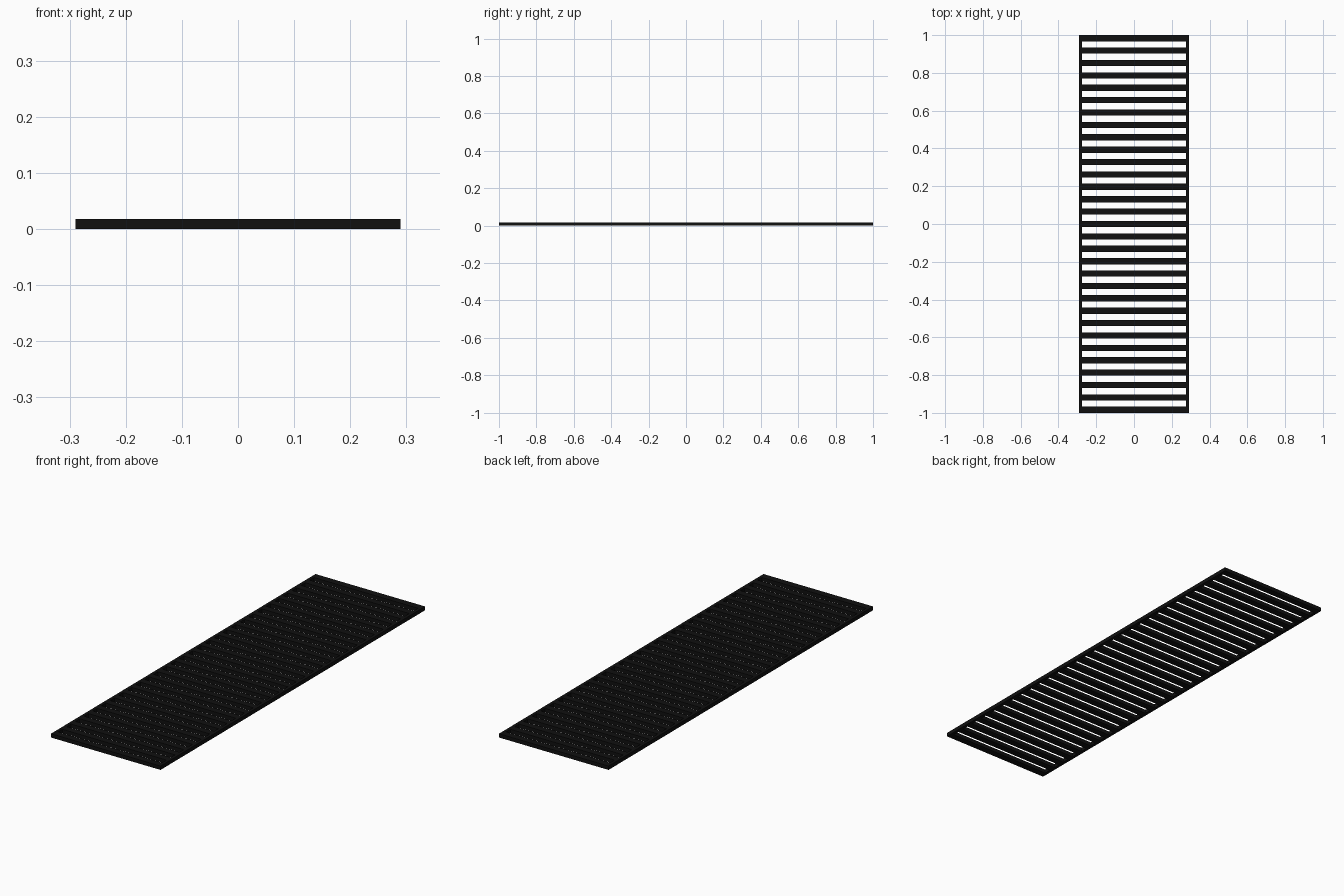
import bpy, bmesh
from mathutils import Matrix

if "Cube" in bpy.data.objects:
    bpy.data.objects.remove(bpy.data.objects["Cube"])

HALF_X = 0.29      # half width of the grate
RAIL = 0.0145      # side rail width
H = 0.0183         # thickness
BARS = 31
STRIPE = 2 / (2 * BARS - 1)   # bars and gaps share one width

black = bpy.data.materials.new("black")
black.diffuse_color = (0.005, 0.005, 0.005, 1)
black.use_nodes = True
black.node_tree.nodes["Principled BSDF"].inputs["Base Color"].default_value = black.diffuse_color


def make_boxes(name, boxes):
    """One object from (x, y, width, length) boxes standing on z = 0."""
    bm = bmesh.new()
    for x, y, w, l in boxes:
        m = Matrix.Translation((x, y, H / 2)) @ Matrix.Diagonal((w, l, H, 1))
        bmesh.ops.create_cube(bm, size=1, matrix=m)
    mesh = bpy.data.meshes.new(name)
    bm.to_mesh(mesh)
    bm.free()
    mesh.materials.append(black)
    ob = bpy.data.objects.new(name, mesh)
    bpy.context.collection.objects.link(ob)
    return ob


# Long side rails
make_boxes("side_rails", [(s * (HALF_X - RAIL / 2), 0, RAIL, 2) for s in (-1, 1)])

# Cross bars between the rails, the first and last closing the ends
make_boxes("cross_bars", [(0, -1 + STRIPE * (2 * i + 0.5), 2 * (HALF_X - RAIL), STRIPE)
                          for i in range(BARS)])
